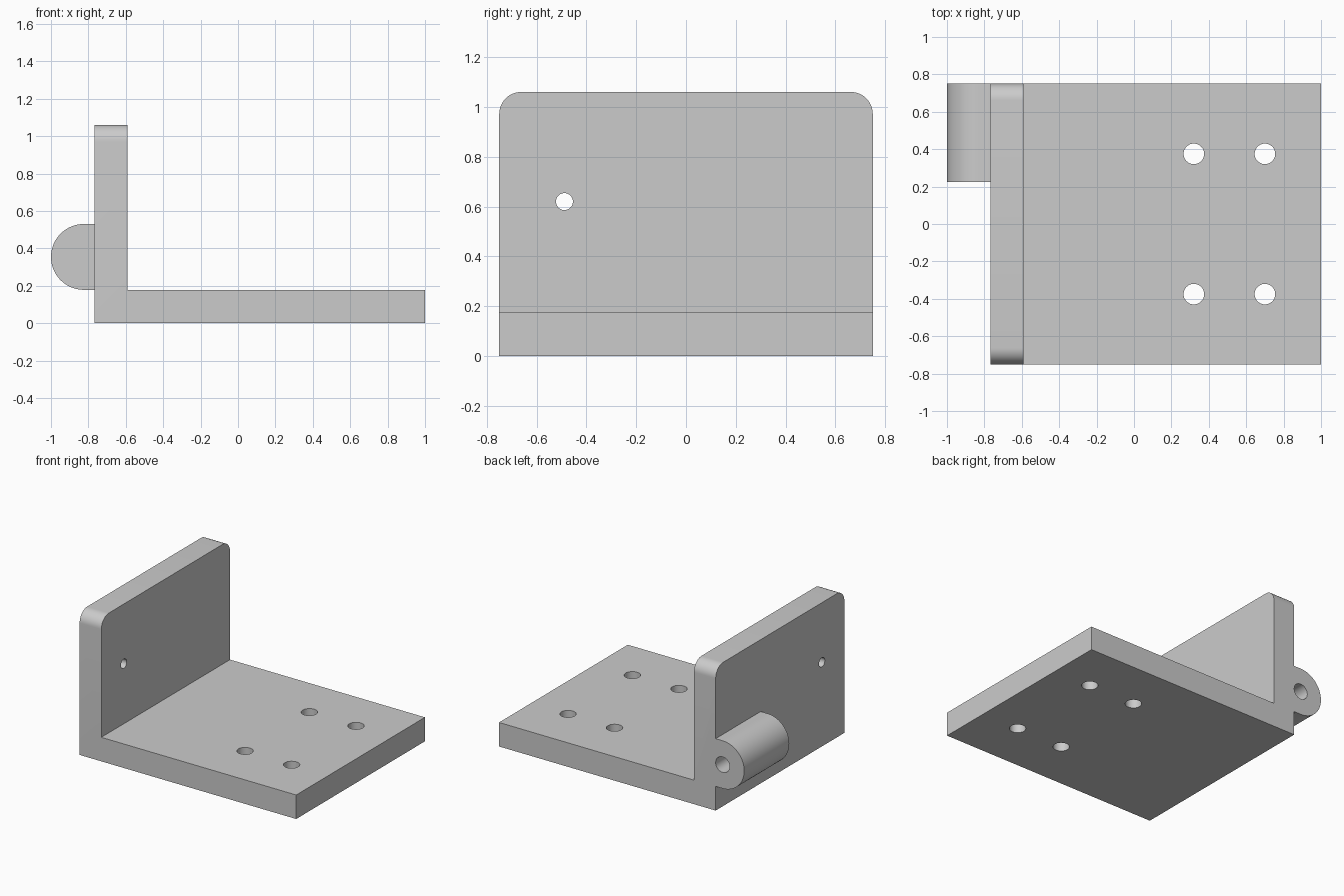
import bpy
import bmesh
import math
from mathutils import Matrix

if "Cube" in bpy.data.objects:
    bpy.data.objects.remove(bpy.data.objects["Cube"], do_unlink=True)

# Single grey plastic
grey = bpy.data.materials.new("plain grey")
grey.use_nodes = True
colour = (0.6, 0.6, 0.6, 1)
grey.diffuse_color = colour
grey.node_tree.nodes["Principled BSDF"].inputs["Base Color"].default_value = colour


def add_object(name, bm):
    bmesh.ops.recalc_face_normals(bm, faces=bm.faces)
    mesh = bpy.data.meshes.new(name)
    bm.to_mesh(mesh)
    bm.free()
    mesh.materials.append(grey)
    obj = bpy.data.objects.new(name, mesh)
    bpy.context.collection.objects.link(obj)
    return obj


def extrude_profile(points, y0, y1):
    """Extrude an (x, z) outline from y0 to y1."""
    bm = bmesh.new()
    face = bm.faces.new([bm.verts.new((x, y0, z)) for x, z in points])
    geom = bmesh.ops.extrude_face_region(bm, geom=[face])["geom"]
    moved = [g for g in geom if isinstance(g, bmesh.types.BMVert)]
    bmesh.ops.translate(bm, vec=(0, y1 - y0, 0), verts=moved)
    return bm


def cutter(name, centre, radius, depth, axis):
    turn = {"X": Matrix.Rotation(math.pi / 2, 4, "Y"),
            "Y": Matrix.Rotation(math.pi / 2, 4, "X"),
            "Z": Matrix.Identity(4)}[axis]
    bm = bmesh.new()
    bmesh.ops.create_cone(bm, cap_ends=True, segments=48, radius1=radius,
                          radius2=radius, depth=depth,
                          matrix=Matrix.Translation(centre) @ turn)
    obj = add_object(name, bm)
    obj.hide_render = True
    return obj


def combine(target, tool, operation):
    """Apply a boolean and discard the tool."""
    mod = target.modifiers.new(operation, "BOOLEAN")
    mod.operation = operation
    mod.solver = "EXACT"
    mod.object = tool
    bpy.context.view_layer.objects.active = target
    bpy.ops.object.modifier_apply(modifier=mod.name)
    bpy.data.objects.remove(tool, do_unlink=True)


half, thick, top = 0.75, 0.177, 1.06
wall_out, wall_in = -0.767, -0.59

# L-shaped body with rounded upper wall corners
bm = extrude_profile([(wall_out, 0), (1, 0), (1, thick), (wall_in, thick),
                      (wall_in, top), (wall_out, top)], -half, half)
corners = [e for e in bm.edges
           if all(v.co.z > top - 0.01 for v in e.verts)
           and abs(e.verts[0].co.y - e.verts[1].co.y) < 0.01]
bmesh.ops.bevel(bm, geom=corners, offset=0.088, segments=12, profile=0.5,
                affect="EDGES")
bracket = add_object("angle_bracket", bm)

# Half-round lug on the outside of the wall
lug_x, lug_z, lug_r = -0.824, 0.354, 0.176
arc = [(lug_x - lug_r * math.sin(a), lug_z + lug_r * math.cos(a))
       for a in (math.pi * i / 32 for i in range(33))]
inner = wall_out + 0.06
outline = arc + [(inner, lug_z - lug_r), (inner, lug_z + lug_r)]
lug = add_object("hinge_lug", extrude_profile(outline, 0.225, half))
combine(bracket, lug, "UNION")

# Base mounting holes
for x in (0.32, 0.70):
    for y in (-0.375, 0.375):
        combine(bracket, cutter("base_hole", (x, y, thick / 2), 0.055, 0.5, "Z"),
                "DIFFERENCE")

# Wall hole and blind lug bore
combine(bracket, cutter("wall_hole", (-0.68, -0.488, 0.62), 0.034, 0.4, "X"),
        "DIFFERENCE")
combine(bracket, cutter("lug_bore", (lug_x, half, lug_z), 0.057, 0.88, "Y"),
        "DIFFERENCE")

bpy.ops.object.select_all(action="DESELECT")
bracket.select_set(True)
bpy.context.view_layer.objects.active = bracket
bpy.ops.object.shade_smooth_by_angle(angle=math.radians(30))
